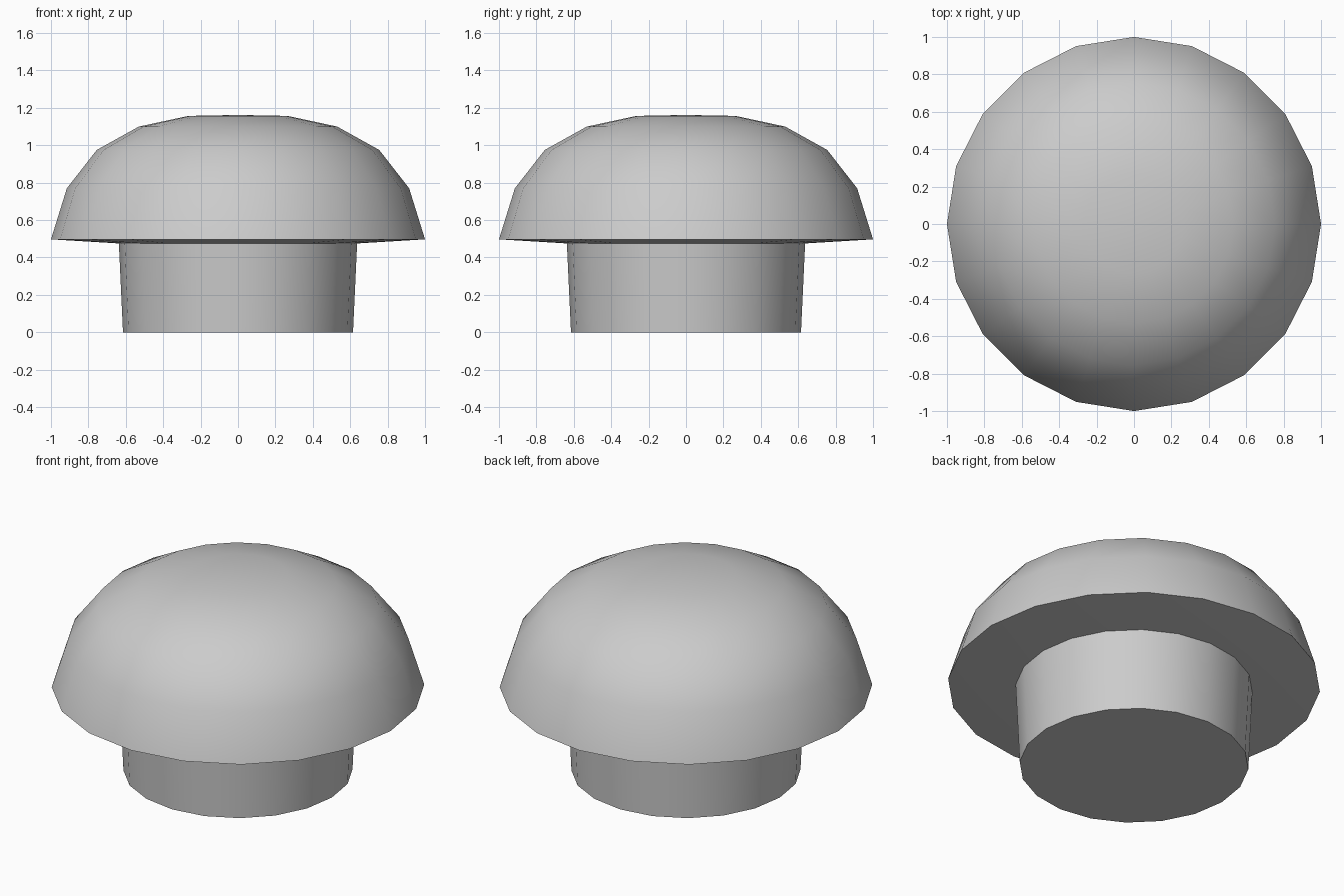
import bpy, bmesh, math

SIDES = 20

cube = bpy.data.objects.get("Cube")
if cube:
    bpy.data.objects.remove(cube, do_unlink=True)

# Single plain grey
grey = bpy.data.materials.new("plain_grey")
grey.use_nodes = True
colour = (0.6, 0.6, 0.6, 1)
grey.diffuse_color = colour
grey.node_tree.nodes["Principled BSDF"].inputs["Base Color"].default_value = colour


def lathe(name, profile):
    """Spin a (radius, height) profile around z; radius 0 closes to a point."""
    bm = bmesh.new()
    rings = []
    for r, z in profile:
        if r == 0:
            rings.append([bm.verts.new((0, 0, z))] * SIDES)
        else:
            angles = [math.tau * i / SIDES for i in range(SIDES)]
            rings.append([bm.verts.new((r * math.cos(a), r * math.sin(a), z)) for a in angles])
    for low, high in zip(rings, rings[1:]):
        for i in range(SIDES):
            j = (i + 1) % SIDES
            corners = dict.fromkeys((low[i], low[j], high[j], high[i]))
            bm.faces.new(list(corners))
    bmesh.ops.recalc_face_normals(bm, faces=bm.faces)
    mesh = bpy.data.meshes.new(name)
    bm.to_mesh(mesh)
    bm.free()
    mesh.materials.append(grey)
    obj = bpy.data.objects.new(name, mesh)
    bpy.context.collection.objects.link(obj)
    bpy.ops.object.select_all(action='DESELECT')
    obj.select_set(True)
    bpy.context.view_layer.objects.active = obj
    bpy.ops.object.shade_smooth_by_angle(angle=math.radians(40))
    return obj


# Stem: slightly flared, closed underneath, with its top hidden in the cap
lathe("stem", [(0, 0), (0.615, 0), (0.637, 0.475), (0, 0.475)])

# Cap: shallow sloping underside, then the dome
lathe("cap", [(0, 0.475), (0.637, 0.475), (1, 0.497), (0.915, 0.77), (0.755, 0.975),
              (0.53, 1.1), (0.265, 1.157), (0, 1.162)])
